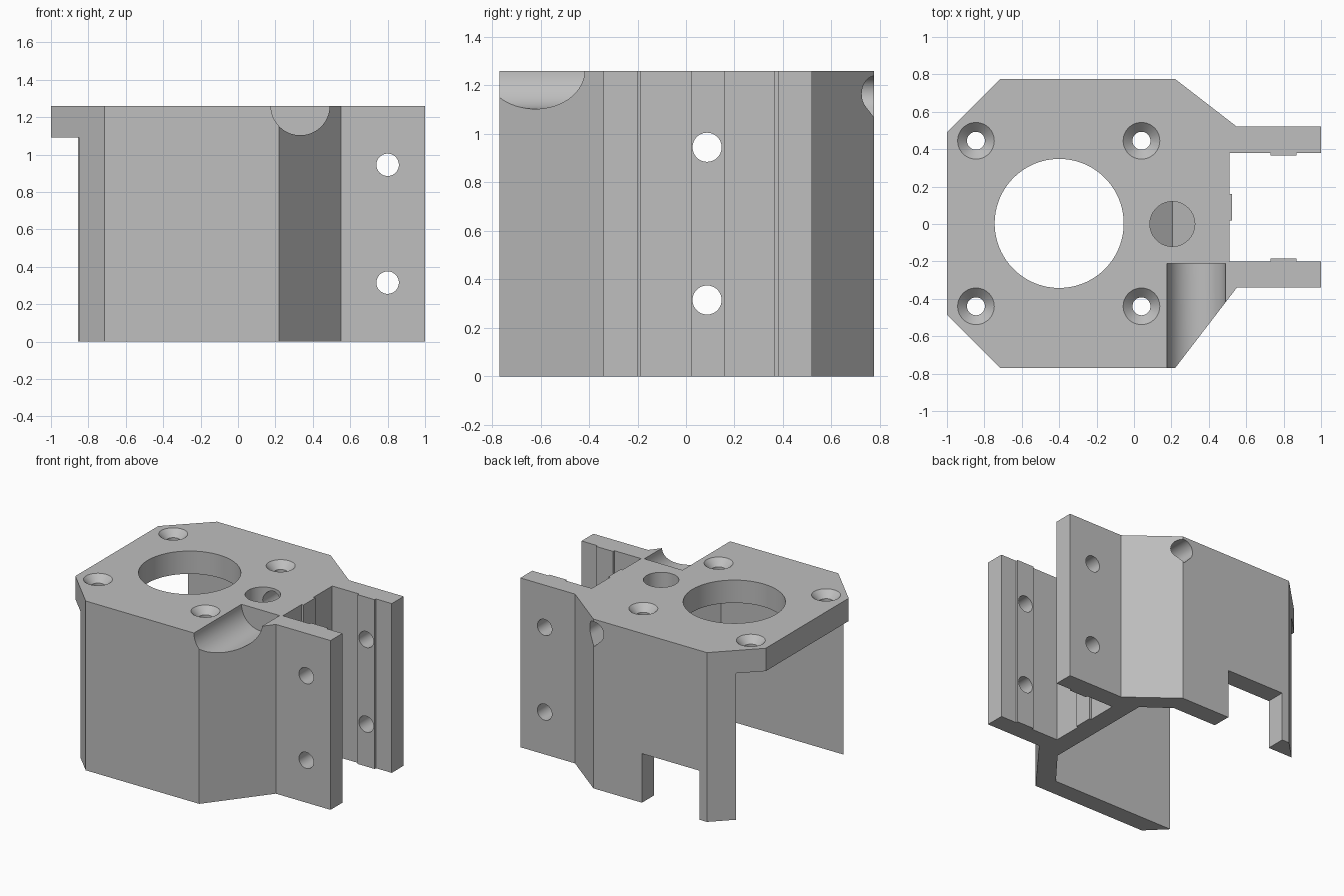
import bpy, bmesh, math
from mathutils import Matrix, Vector

cube = bpy.data.objects.get("Cube")
if cube:
    bpy.data.objects.remove(cube, do_unlink=True)

TOP, PLATE = 1.26, 1.09      # plate top and underside heights

grey = bpy.data.materials.new("light_grey")
grey.use_nodes = True
grey.diffuse_color = (0.52, 0.52, 0.52, 1)
grey.node_tree.nodes["Principled BSDF"].inputs["Base Color"].default_value = (0.52, 0.52, 0.52, 1)


def finish(bm, name):
    bmesh.ops.recalc_face_normals(bm, faces=bm.faces)
    mesh = bpy.data.meshes.new(name)
    bm.to_mesh(mesh)
    bm.free()
    mesh.materials.append(grey)
    obj = bpy.data.objects.new(name, mesh)
    bpy.context.collection.objects.link(obj)
    return obj


def prism(name, outline, z0, z1, matrix=None):
    """Extrude a flat outline from z0 to z1, then place it."""
    bm = bmesh.new()
    face = bm.faces.new([bm.verts.new((x, y, z0)) for x, y in outline])
    new = bmesh.ops.extrude_face_region(bm, geom=[face])["geom"]
    bmesh.ops.translate(bm, vec=(0, 0, z1 - z0),
                        verts=[v for v in new if isinstance(v, bmesh.types.BMVert)])
    if matrix:
        bm.transform(matrix)
    return finish(bm, name)


def rod(name, centre, axis, length, r, r_top=None, sides=64):
    """Cylinder or cone centred on a point, pointing along an axis."""
    bm = bmesh.new()
    turn = Vector((0, 0, 1)).rotation_difference(Vector(axis)).to_matrix().to_4x4()
    bmesh.ops.create_cone(bm, cap_ends=True, segments=sides, radius1=r,
                          radius2=r if r_top is None else r_top, depth=length,
                          matrix=Matrix.Translation(centre) @ turn)
    return finish(bm, name)


def combine(target, tool, operation="DIFFERENCE"):
    mod = target.modifiers.new(tool.name, "BOOLEAN")
    mod.operation, mod.object, mod.solver = operation, tool, "EXACT"
    bpy.context.view_layer.objects.active = target
    bpy.ops.object.modifier_apply(modifier=mod.name)
    bpy.data.objects.remove(tool, do_unlink=True)


def box(name, x0, x1, y0, y1, z0, z1):
    return prism(name, [(x0, y0), (x1, y0), (x1, y1), (x0, y1)], z0, z1)


# Body outline with two arms, their inner ribs and the rib on the end wall
body = prism("motor_bracket", [
    (-1, .49), (-.715, .775), (.22, .775), (.55, .52), (1, .52), (1, .38),
    (.87, .38), (.87, .365), (.73, .365), (.73, .38), (.51, .38),
    (.51, .16), (.525, .16), (.525, .02), (.51, .02), (.51, -.2),
    (.73, -.2), (.73, -.185), (.87, -.185), (.87, -.2), (1, -.2),
    (1, -.34), (.55, -.34), (.22, -.77), (-.715, -.77), (-1, -.485)], 0, TOP)

# Cavity under the plate, open to the side and below
combine(body, prism("cavity", [
    (-.86, .634), (.18, .634), (.37, .494), (.37, -.361), (.156, -.634),
    (-.86, -.634), (-.86, -1), (-1.2, -1), (-1.2, 1), (-.86, 1)], -.1, PLATE))

# Thickening under the plate that carries the wire channel
combine(body, prism("channel_boss", [
    (.06, -.16), (.42, -.16), (.42, .45), (.17, .7), (.11, .7), (.11, .3), (.06, .3)],
    1.01, 1.13), "UNION")

# Notch at the foot of the back wall
combine(body, box("wall_notch", -.655, -.18, .5, .9, -.1, .365))

# Large central bore
combine(body, rod("motor_bore", (-.4, .003, 1.2), (0, 0, 1), .6, .345, sides=96))

# Countersunk screw holes
for x in (-.845, .04):
    for y in (-.44, .445):
        combine(body, rod("screw_hole", (x, y, 1.2), (0, 0, 1), .4, .048, sides=48))
        combine(body, rod("countersink", (x, y, TOP - .02), (0, 0, 1), .08, .038, .118, 48))

# Cross holes through both arms and through the end wall
for z in (.315, .945):
    combine(body, rod("arm_hole", (.8, .1, z), (0, 1, 0), 1.2, .06, sides=48))
    combine(body, rod("wall_hole", (.45, .087, z), (1, 0, 0), .4, .06, sides=48))

# Half-round groove across the front corner
combine(body, rod("cable_groove", (.333, -.71, TOP), (0, 1, 0), 1, .157))

# Vertical wire hole with a V-shaped floor
cx, floor = .205, 1.03
bm = bmesh.new()
bmesh.ops.create_cone(bm, cap_ends=True, segments=64, radius1=.12, radius2=.12, depth=.4,
                      matrix=Matrix.Translation((cx, 0, 1.25)))
bmesh.ops.bisect_plane(bm, geom=bm.verts[:] + bm.edges[:] + bm.faces[:],
                       plane_co=(cx, 0, 0), plane_no=(1, 0, 0))
for v in bm.verts:
    if v.co.z < 1.2:
        v.co.z = floor + .75 * abs(v.co.x - cx)
combine(body, finish(bm, "wire_hole"))

# Teardrop channel from the back wall to the wire hole, point downwards
r = .075
arc = [math.radians(-45 + 270 * i / 36) for i in range(37)]
drop = [(r * math.cos(a), r * math.sin(a)) for a in arc] + [(0, -r * math.sqrt(2))]
combine(body, prism("wire_channel", drop, -1, -.03,
                    Matrix.Translation((cx + .005, 0, 1.165)) @ Matrix.Rotation(math.pi / 2, 4, "X")))

# Keep flat sides crisp and bores smooth
bpy.ops.object.select_all(action="DESELECT")
body.select_set(True)
bpy.context.view_layer.objects.active = body
bpy.ops.object.shade_smooth_by_angle(angle=math.radians(25))
